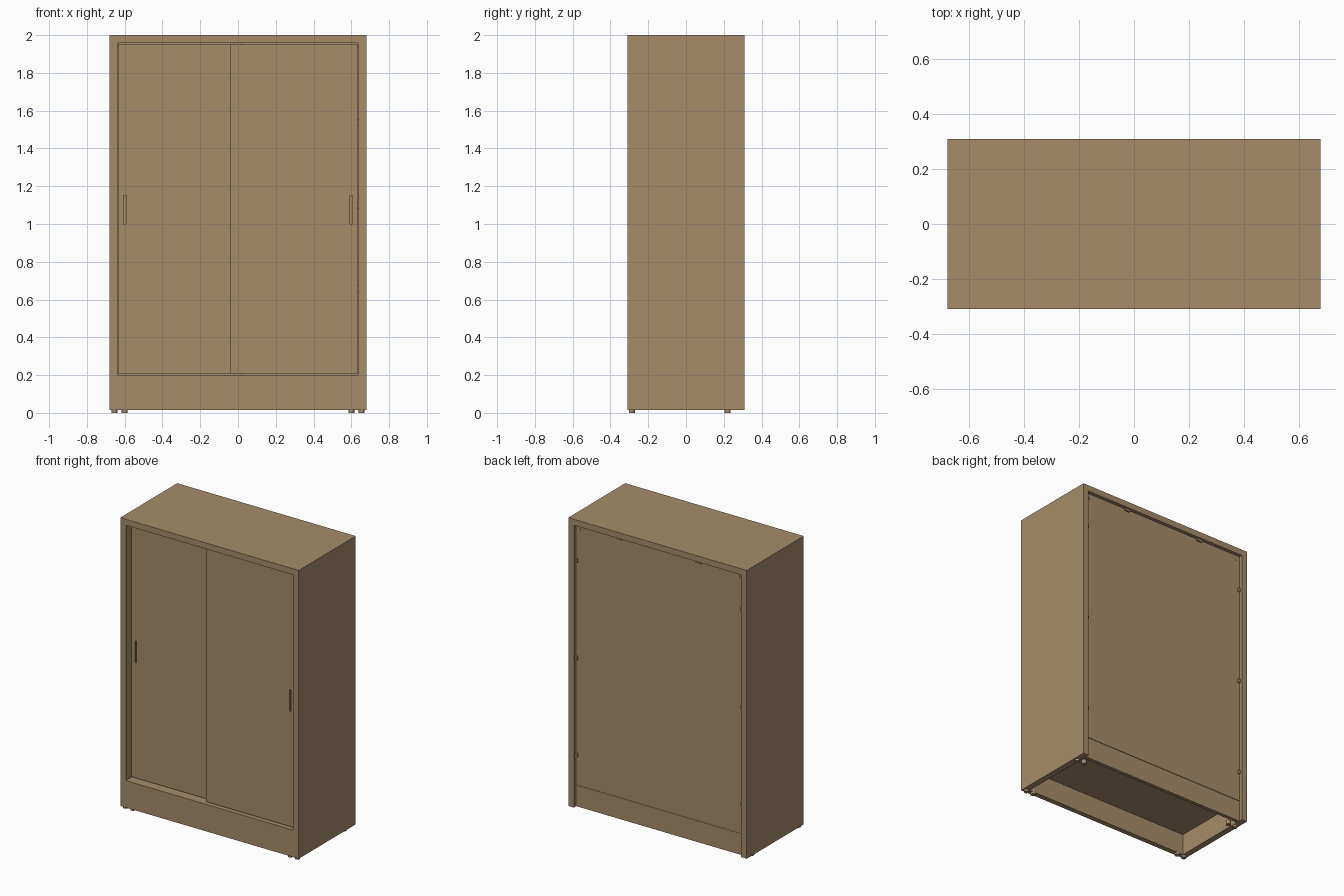
import bpy

if "Cube" in bpy.data.objects:
    bpy.data.objects.remove(bpy.data.objects["Cube"])

W, D, H = 0.68, 0.31, 2.0      # half width, half depth, full height
T = 0.042                      # board thickness
BASE = 0.014                   # underside of the carcass


def material(name, rgb):
    m = bpy.data.materials.new(name)
    m.diffuse_color = (*rgb, 1)
    m.use_nodes = True
    m.node_tree.nodes["Principled BSDF"].inputs["Base Color"].default_value = m.diffuse_color
    return m


wood = material("light_wood", (0.381, 0.262, 0.144))


def box(name, lo, hi):
    """Box between two opposite corners."""
    bpy.ops.mesh.primitive_cube_add(size=1)
    o = bpy.context.object
    o.name = name
    for v in o.data.vertices:
        v.co = [lo[i] if v.co[i] < 0 else hi[i] for i in range(3)]
    o.data.materials.append(wood)
    return o


def cylinder(name, radius, depth, loc, rot=(0, 0, 0)):
    bpy.ops.mesh.primitive_cylinder_add(vertices=16, radius=radius, depth=depth,
                                        location=loc, rotation=rot)
    o = bpy.context.object
    o.name = name
    o.data.materials.append(wood)
    bpy.ops.object.shade_smooth_by_angle()
    return o


# Carcass: sides, top, bottom shelf
for s, label in ((-1, "left"), (1, "right")):
    x = sorted((s * W, s * (W - T)))
    box(label + "_side", (x[0], -D, BASE), (x[1], D, H - T))
box("top_board", (-W, -D, H - T), (W, D, H))
box("bottom_board", (-W + T, -D + 0.02, 0.16), (W - T, D - 0.03, 0.20))

# Plinths and recessed back panel
box("front_plinth", (-W + T, -D, BASE), (W - T, -D + 0.035, 0.20))
box("back_plinth", (-W + T, D - 0.05, BASE), (W - T, D - 0.026, 0.16))
box("back_panel", (-W + T, D - 0.04, 0.162), (W - T, D - 0.025, H - T))


# Sliding doors on two tracks, each with a slim recessed finger pull
def door(name, x0, x1, y, pull_x):
    o = box(name, (x0, y, 0.207), (x1, y + 0.028, H - T - 0.006))
    cutter = box(name + "_pull_cutter", (pull_x - 0.006, y - 0.02, 1.0),
                 (pull_x + 0.006, y + 0.012, 1.15))
    cutter.hide_render = True
    cutter.hide_viewport = True
    mod = o.modifiers.new("finger_pull", 'BOOLEAN')
    mod.operation = 'DIFFERENCE'
    mod.solver = 'EXACT'
    mod.object = cutter


door("left_door", -W + T + 0.004, 0.0, -D + 0.055, -0.6)
door("right_door", -0.04, W - T - 0.006, -D + 0.02, 0.6)

# Dividing panel and shelves behind the doors
box("divider", (-0.02, -D + 0.1, 0.2), (0.02, D - 0.04, H - T))
for i in range(1, 4):
    z = 0.2 + i * 0.44
    box("shelf", (-W + T, -D + 0.1, z), (W - T, D - 0.04, z + 0.035))

# Small feet
for x in (-0.655, -0.6, 0.6, 0.655):
    for y in (-0.287, 0.22):
        cylinder("foot", 0.016, 0.03, (x, y, 0.015))

# Clips and screws holding the back panel
xe, yb = W - T, D - 0.025
for s in (-1, 1):
    for z in (0.37, 1.04, 1.71):
        box("side_clip", (s * (xe - 0.007) - 0.007, yb, z - 0.013),
            (s * (xe - 0.007) + 0.007, yb + 0.012, z + 0.013))
    box("top_clip", (s * 0.3 - 0.02, yb, H - T - 0.014),
        (s * 0.3 + 0.02, yb + 0.012, H - T))
    cylinder("panel_screw", 0.008, 0.006, (s * (xe - 0.03), yb, H - T - 0.03),
             (1.5708, 0, 0))
